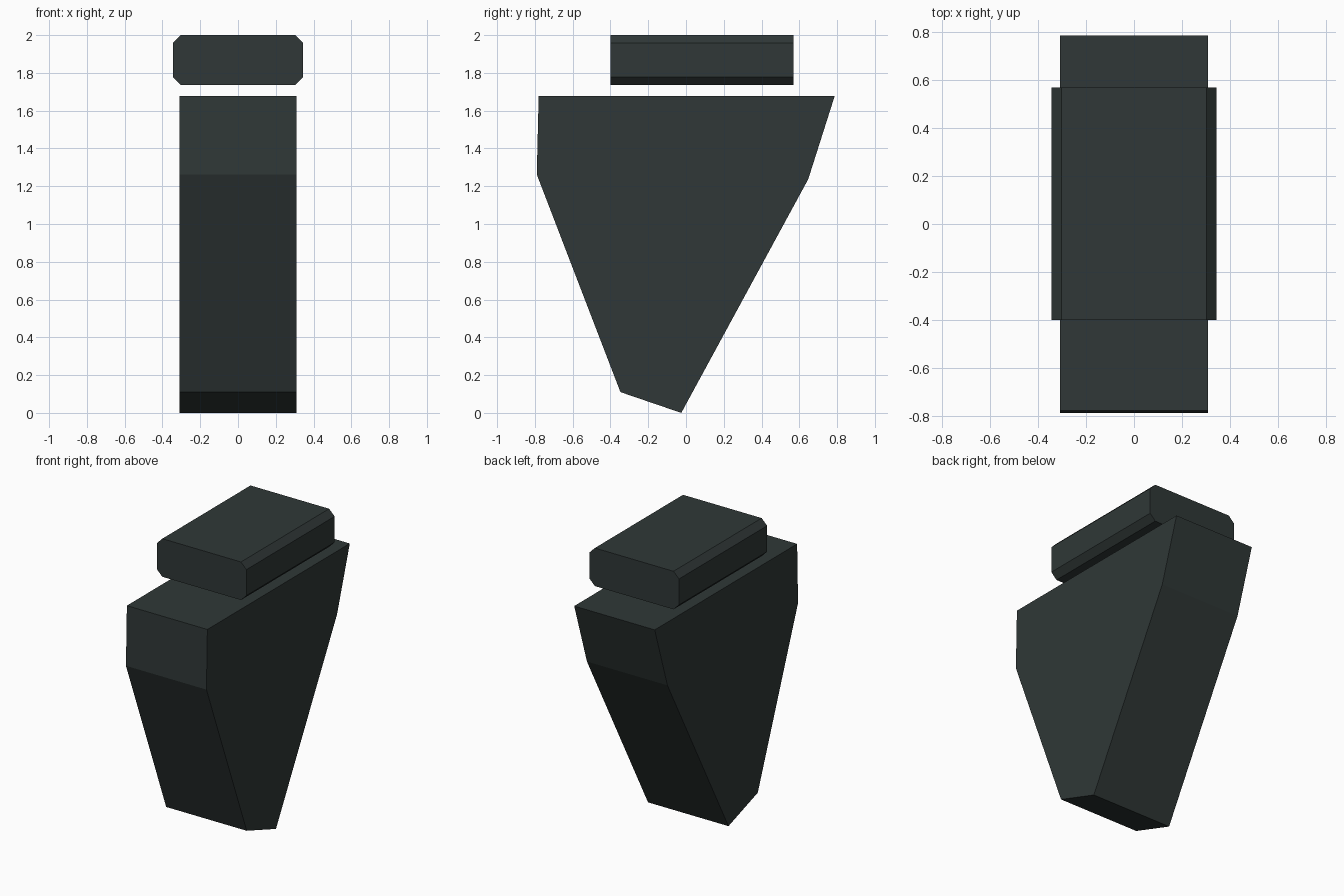
import bpy, bmesh
from mathutils import Vector

if "Cube" in bpy.data.objects:
    bpy.data.objects.remove(bpy.data.objects["Cube"])

# Single dark green-grey colour
mat = bpy.data.materials.new("dark_slate")
mat.diffuse_color = (0.029, 0.039, 0.038, 1.0)
mat.use_nodes = True
mat.node_tree.nodes["Principled BSDF"].inputs["Base Color"].default_value = mat.diffuse_color


def prism(name, start_points, extrude):
    """Extrude a flat profile along a vector into a closed solid."""
    bm = bmesh.new()
    face = bm.faces.new([bm.verts.new(p) for p in start_points])
    result = bmesh.ops.extrude_face_region(bm, geom=[face], use_keep_orig=True)
    moved = [v for v in result["geom"] if isinstance(v, bmesh.types.BMVert)]
    bmesh.ops.translate(bm, verts=moved, vec=Vector(extrude))
    bmesh.ops.recalc_face_normals(bm, faces=bm.faces)
    mesh = bpy.data.meshes.new(name)
    bm.to_mesh(mesh)
    bm.free()
    mesh.materials.append(mat)
    obj = bpy.data.objects.new(name, mesh)
    bpy.context.collection.objects.link(obj)
    return obj


# Tapered body: side profile (y, z) extruded across x
body = [(-0.78, 1.677), (-0.79, 1.262), (-0.347, 0.11),
        (-0.025, 0.0), (0.647, 1.237), (0.787, 1.677)]
prism("tapered_body", [(-0.31, y, z) for y, z in body], (0.62, 0, 0))

# Floating top block: chamfered front profile (x, z) extruded along y
half = [(0.303, 1.735), (0.345, 1.777), (0.345, 1.958), (0.303, 2.0)]
block = half + [(-x, z) for x, z in reversed(half)]
prism("top_block", [(x, -0.40, z) for x, z in block], (0, 0.97, 0))
